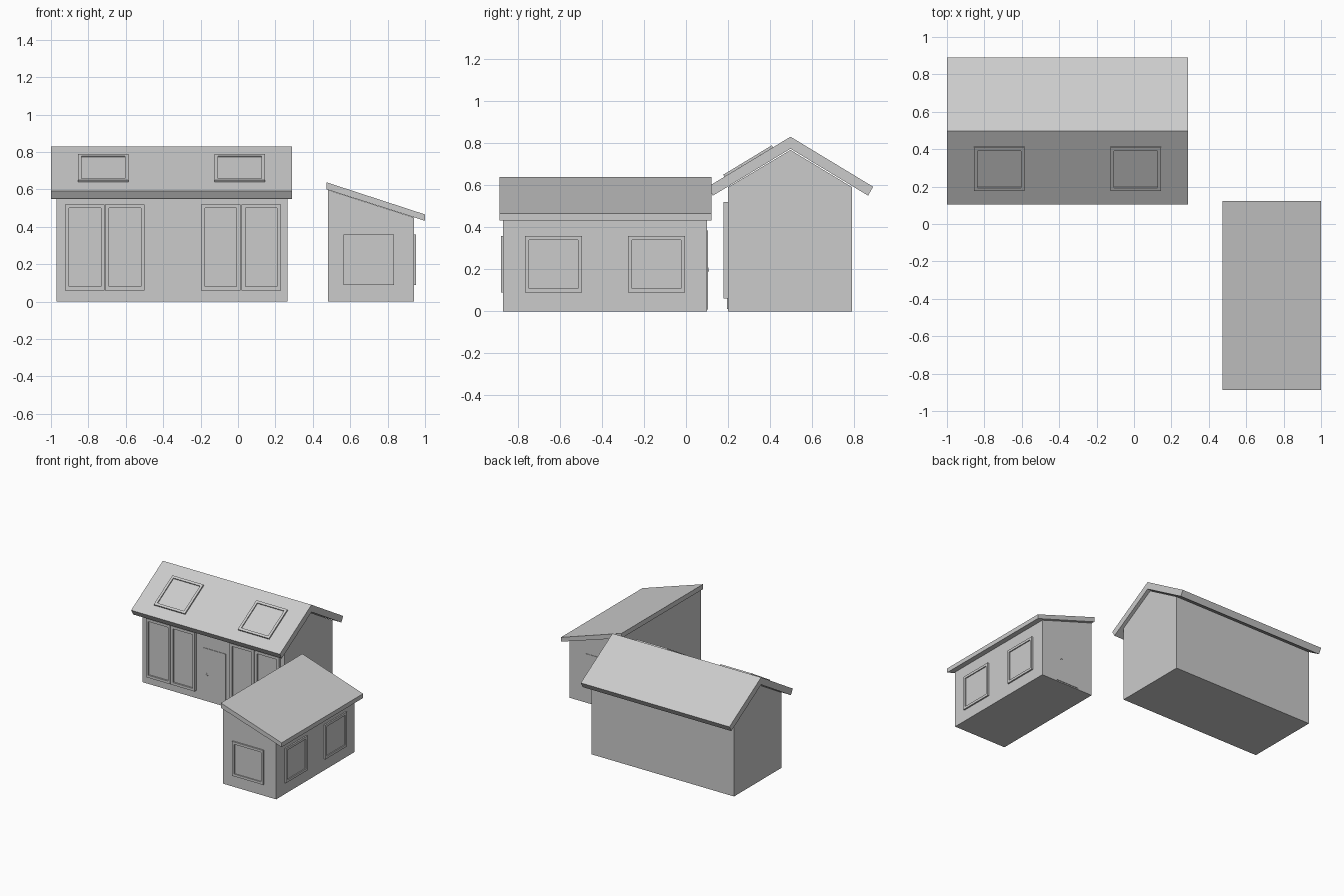
import bpy, bmesh, math
from mathutils import Matrix, Vector

if "Cube" in bpy.data.objects:
    bpy.data.objects.remove(bpy.data.objects["Cube"])


def finish(name, bm):
    bmesh.ops.recalc_face_normals(bm, faces=bm.faces)
    me = bpy.data.meshes.new(name)
    bm.to_mesh(me)
    bm.free()
    ob = bpy.data.objects.new(name, me)
    bpy.context.collection.objects.link(ob)
    return ob


def prism(name, profile, place, lo, hi):
    """Extrude a 2D profile between lo and hi; place(a, b, t) gives the 3D point."""
    bm = bmesh.new()
    ends = [[bm.verts.new(place(a, b, t)) for a, b in profile] for t in (lo, hi)]
    n = len(profile)
    bm.faces.new(ends[0])
    bm.faces.new(ends[1])
    for i in range(n):
        j = (i + 1) % n
        bm.faces.new((ends[0][i], ends[0][j], ends[1][j], ends[1][i]))
    return finish(name, bm)


def along_x(a, b, t):
    return (t, a, b)


def along_y(a, b, t):
    return (a, t, b)


def frame(centre, u, v):
    """Matrix for something lying on a wall: u = right, v = up, u x v = outward."""
    u, v = Vector(u).normalized(), Vector(v).normalized()
    m = Matrix((u, v, u.cross(v))).transposed().to_4x4()
    m.translation = centre
    return m


def panel(name, m, w, h, t, border=0.0, recess=0.0):
    """Slab on a wall; with a border its outer face gets a sunken pane."""
    bm = bmesh.new()
    bmesh.ops.create_cube(bm, size=1, matrix=Matrix.Translation((0, 0, t / 2)) @ Matrix.Diagonal((w, h, t, 1)))
    if border:
        bm.normal_update()
        face = max(bm.faces, key=lambda f: f.calc_center_median().z)
        bmesh.ops.inset_region(bm, faces=[face], thickness=border)
        pane = max(bm.faces, key=lambda f: (round(f.calc_center_median().z, 4), f.calc_area()))
        # square step down into the frame
        new = bmesh.ops.extrude_discrete_faces(bm, faces=[pane])["faces"]
        for vert in new[0].verts:
            vert.co.z -= recess
    bm.transform(m)
    return finish(name, bm)


def door(name, m, w, h):
    panel(name, m, w, h, 0.004)
    # small handle with a short lever
    side = -w / 2 + 0.035
    panel(name + "_handle", m @ Matrix.Translation((side, 0, 0.003)), 0.008, 0.02, 0.004)
    panel(name + "_lever", m @ Matrix.Translation((side + 0.005, -0.004, 0.006)), 0.016, 0.005, 0.004)


# Main house: gabled walls and roof
MID, SLOPE = 0.497, 0.605
prism("house_walls", [(0.20, 0), (0.79, 0), (0.79, 0.59), (MID, 0.767), (0.20, 0.59)], along_x, -0.97, 0.265)
prism("house_roof", [(MID, 0.83), (0.89, 0.592), (0.866, 0.55), (MID, 0.773),
                     (2 * MID - 0.866, 0.55), (2 * MID - 0.89, 0.592)], along_x, -1.0, 0.29)

# Glazed double doors and the entrance on the front
for i, x in enumerate((-0.819, -0.605, -0.092, 0.124)):
    panel(f"glazed_door_{i}", frame((x, 0.20, 0.29), (1, 0, 0), (0, 0, 1)), 0.21, 0.46, 0.022, 0.028, 0.012)
door("house_door", frame((-0.345, 0.20, 0.212), (1, 0, 0), (0, 0, 1)), 0.2, 0.404)

# Skylights on the front roof slope
for i, x in enumerate((-0.72, 0.009)):
    y = 0.298
    z = 0.83 - (MID - y) * SLOPE
    panel(f"skylight_{i}", frame((x, y, z), (1, 0, 0), (0, 1, SLOPE)), 0.27, 0.27, 0.011, 0.027, 0.008)

# Shed: walls and single-pitch roof
prism("shed_walls", [(0.48, 0), (0.94, 0), (0.94, 0.45), (0.48, 0.597)], along_y, -0.87, 0.10)
prism("shed_roof", [(0.473, 0.60), (1.0, 0.432), (1.0, 0.466), (0.473, 0.638)], along_y, -0.888, 0.122)

# Shed windows and door
panel("shed_front_window", frame((0.70, -0.87, 0.224), (1, 0, 0), (0, 0, 1)), 0.27, 0.27, 0.011, 0.027, 0.008)
for i, y in enumerate((-0.63, -0.14)):
    panel(f"shed_side_window_{i}", frame((0.94, y, 0.224), (0, 1, 0), (0, 0, 1)), 0.27, 0.27, 0.011, 0.027, 0.008)
door("shed_door", frame((0.705, 0.10, 0.197), (-1, 0, 0), (0, 0, 1)), 0.2, 0.376)
